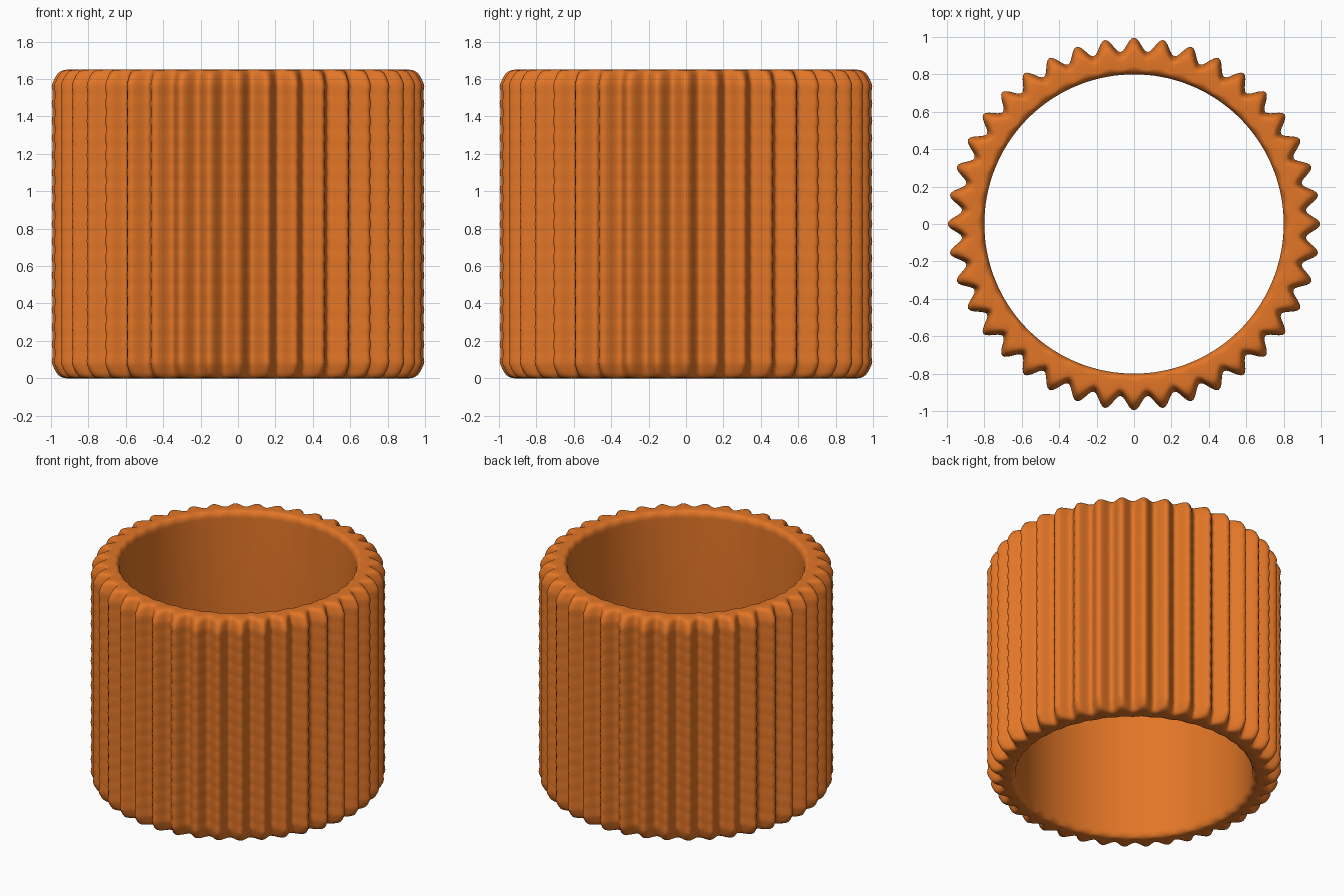
import bpy
import bmesh
import math

cube = bpy.data.objects.get("Cube")
if cube:
    bpy.data.objects.remove(cube)

HEIGHT, INNER, MID, RIDGE = 1.65, 0.8, 0.956, 0.037
RIBS, STEPS = 40, 12
RIPPLES, RIPPLE = 16, 0.003

orange = bpy.data.materials.new("orange")
orange.use_nodes = True
orange.diffuse_color = (0.76, 0.18, 0.02, 1)
orange.node_tree.nodes["Principled BSDF"].inputs["Base Color"].default_value = orange.diffuse_color


def corner(cx, cz, rx, rz, start, steps=7):
    """Quarter ellipse, counter-clockwise from start degrees."""
    angles = [math.radians(start + 90 * i / steps) for i in range(steps + 1)]
    return [(cx + rx * math.cos(a), cz + rz * math.sin(a)) for a in angles]


# Wall section: t runs from 0 on the bore to 1 on the ribbed face
BORE_T, FACE_T, BORE_Z, FACE_Z = 0.22, 0.42, 0.05, 0.09
wall_steps = RIPPLES * 3
low, high = FACE_Z, HEIGHT - FACE_Z
section = corner(1 - FACE_T, low, FACE_T, FACE_Z, 270)
section += [(1, low + (high - low) * i / wall_steps) for i in range(1, wall_steps)]
section += corner(1 - FACE_T, high, FACE_T, FACE_Z, 0)
section += corner(BORE_T, HEIGHT - BORE_Z, BORE_T, BORE_Z, 90)
section += corner(BORE_T, BORE_Z, BORE_T, BORE_Z, 180)

# Ribbed sleeve: sweep the section round, swelling at each rib
bm = bmesh.new()
rings = []
count = RIBS * STEPS
for i in range(count):
    a = math.tau * i / count
    ridge = RIDGE * math.cos(RIBS * a)
    ring = []
    for t, z in section:
        wave = RIPPLE * math.cos(math.tau * RIPPLES * (z - low) / (high - low))
        r = INNER + t * (MID + ridge + wave - INNER)
        ring.append(bm.verts.new((r * math.sin(a), r * math.cos(a), z)))
    rings.append(ring)

for i in range(count):
    here, after = rings[i], rings[(i + 1) % count]
    for j in range(len(section)):
        k = (j + 1) % len(section)
        bm.faces.new((here[j], here[k], after[k], after[j]))

bmesh.ops.recalc_face_normals(bm, faces=bm.faces)
for face in bm.faces:
    face.smooth = True
mesh = bpy.data.meshes.new("ribbed_sleeve")
bm.to_mesh(mesh)
bm.free()
mesh.materials.append(orange)
sleeve = bpy.data.objects.new("ribbed_sleeve", mesh)
bpy.context.collection.objects.link(sleeve)
